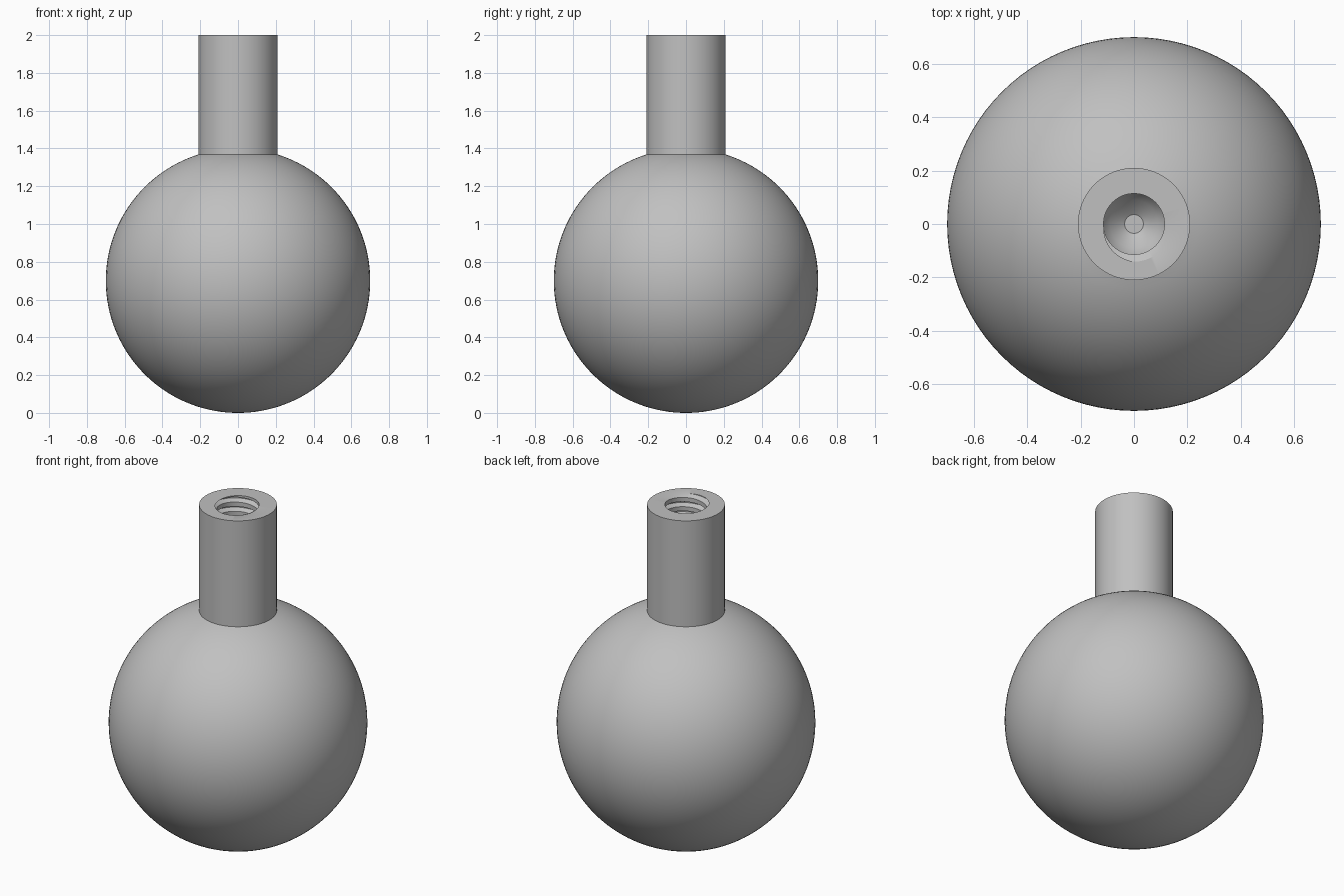
import bpy, bmesh, math

cube = bpy.data.objects.get("Cube")
if cube:
    bpy.data.objects.remove(cube, do_unlink=True)

SEG = 96
BALL_R = 0.70
STEM_R = 0.21
TOP = 2.0
JOINT = BALL_R + math.sqrt(BALL_R ** 2 - STEM_R ** 2)
CREST_R, ROOT_R = 0.114, 0.141
PITCH = 0.055
THREAD_END = 1.35
STEPS = (0.23, 0.46, 0.54, 0.77)   # corners of the groove within one turn
PHASE = math.radians(-75)

grey = bpy.data.materials.new("plain grey")
grey.use_nodes = True
colour = (0.53, 0.53, 0.53, 1)
grey.diffuse_color = colour
grey.node_tree.nodes["Principled BSDF"].inputs["Base Color"].default_value = colour


def surface(name, rows):
    """Skin a stack of rows; each row maps an angle to (radius, height)."""
    bm = bmesh.new()
    grid = []
    for row in rows:
        ring = []
        for i in range(SEG + 1):
            a = math.tau * i / SEG
            r, z = row(a)
            ring.append(bm.verts.new((r * math.cos(a), r * math.sin(a), z)))
        grid.append(ring)
    for low, high in zip(grid, grid[1:]):
        for i in range(SEG):
            bm.faces.new((low[i], low[i + 1], high[i + 1], high[i]))
    bmesh.ops.remove_doubles(bm, verts=bm.verts, dist=0.00005)
    bmesh.ops.dissolve_degenerate(bm, edges=bm.edges, dist=0.00005)
    mesh = bpy.data.meshes.new(name)
    bm.to_mesh(mesh)
    bm.free()
    mesh.materials.append(grey)
    obj = bpy.data.objects.new(name, mesh)
    bpy.context.collection.objects.link(obj)
    bpy.ops.object.select_all(action='DESELECT')
    obj.select_set(True)
    bpy.context.view_layer.objects.active = obj
    bpy.ops.object.shade_smooth_by_angle(angle=math.radians(30))
    return obj


def ring(r, z):
    return lambda a: (r, z)


def thread_radius(z, a):
    """Bore radius of a right-handed thread at a height and angle."""
    u = ((z - TOP) / PITCH - (a - PHASE) / math.tau + 0.5) % 1.0
    flank = STEPS[1] - STEPS[0]
    depth = min(1, max(0, (u - STEPS[0]) / flank), max(0, (STEPS[3] - u) / flank))
    return CREST_R + (ROOT_R - CREST_R) * depth


def helix(turn):
    """Row that climbs one pitch per turn, clipped at both ends of the bore."""
    def row(a):
        z = TOP + PITCH * (turn - 0.5 + (a - PHASE) / math.tau)
        z = min(TOP, max(THREAD_END, z))
        return thread_radius(z, a), z
    return row


# Ball, open where the stem joins it
top_angle = math.asin(STEM_R / BALL_R)
arc = [math.pi - (math.pi - top_angle) * i / 64 for i in range(65)]
surface("ball", [ring(BALL_R * math.sin(t), BALL_R + BALL_R * math.cos(t)) for t in arc])

# Stem wall, top rim, threaded bore and stepped conical bottom
turns = int((TOP - THREAD_END) / PITCH) + 3
threads = [helix(n + s) for n in range(2, -turns, -1) for s in reversed(STEPS)]
stem_rows = [ring(STEM_R, JOINT), ring(STEM_R, TOP)]
stem_rows += threads
stem_rows += [ring(CREST_R, THREAD_END), ring(CREST_R, 1.30), ring(0.09, 1.26),
              ring(0.035, 1.22), ring(0, 1.22)]
surface("threaded_stem", stem_rows)
